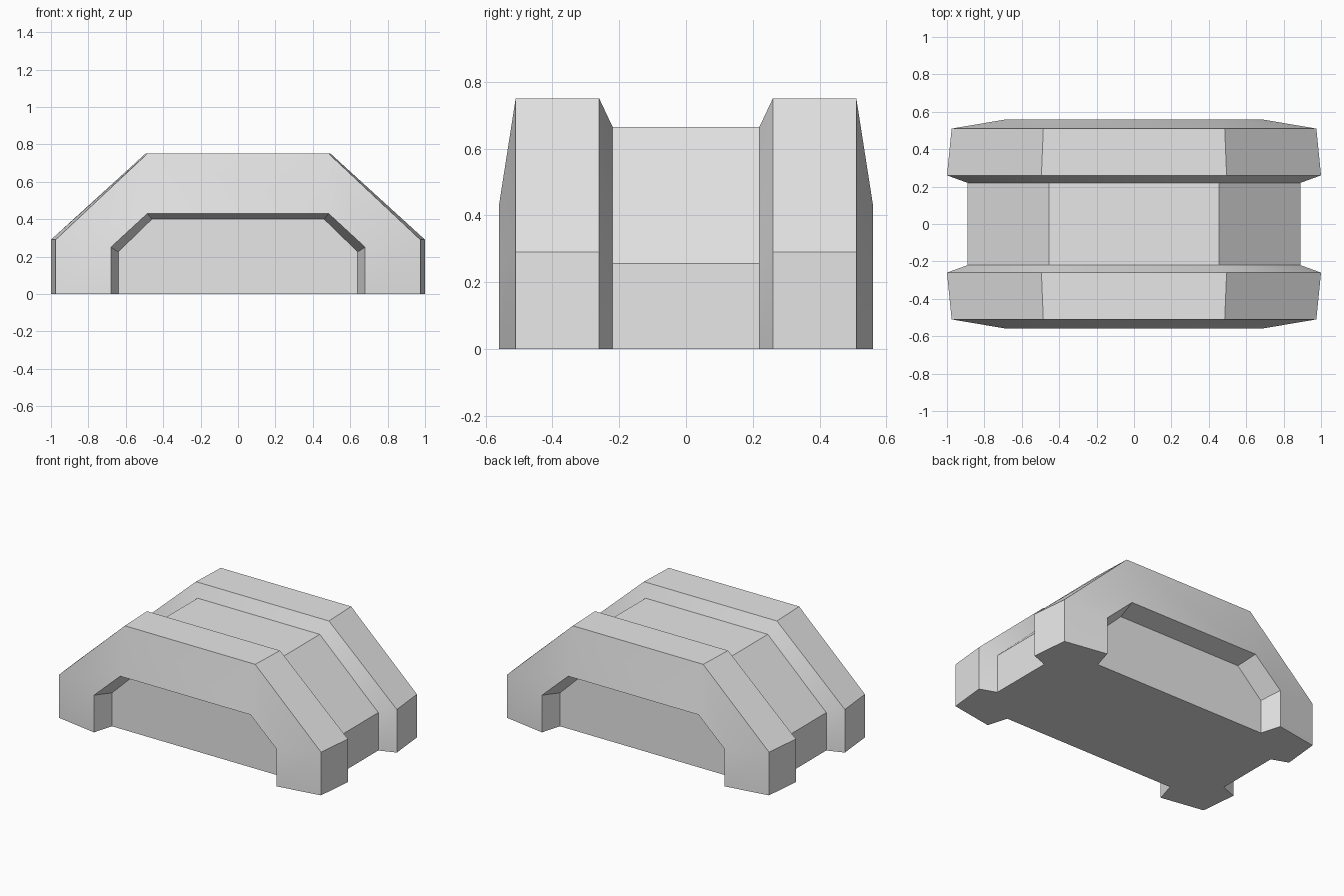
import bpy
import bmesh
import math

cube = bpy.data.objects.get("Cube")
if cube:
    bpy.data.objects.remove(cube, do_unlink=True)

# Plain grey for the whole block
grey = bpy.data.materials.new("light grey")
grey.use_nodes = True
colour = (0.8, 0.8, 0.8, 1)
grey.diffuse_color = colour
grey.node_tree.nodes["Principled BSDF"].inputs["Base Color"].default_value = colour

# Half of the sections: y, half width, shoulder height, half top width, top height
half = [
    (0.22, 0.89, 0.255, 0.455, 0.665),   # sunken middle band
    (0.26, 1.0, 0.29, 0.495, 0.75),      # inner edge of raised rib
    (0.51, 0.975, 0.29, 0.485, 0.75),    # outer edge of raised rib
    (0.56, 0.68, 0.25, 0.485, 0.43),     # rim of the end recess
    (0.425, 0.64, 0.225, 0.46, 0.40),    # floor of the end recess
]
sections = [(-s[0], *s[1:]) for s in reversed(half)] + half


def add_section(bm, y, wide, shoulder, top, height):
    side = [(wide, 0), (wide, shoulder), (top, height)]
    outline = side + [(-x, z) for x, z in reversed(side)]
    return [bm.verts.new((x, y, z)) for x, z in outline]


# Loft the chamfered arch outline from front to back
bm = bmesh.new()
rings = [add_section(bm, *s) for s in sections]
for a, b in zip(rings, rings[1:]):
    for i in range(len(a) - 1):
        bm.faces.new((a[i], a[i + 1], b[i + 1], b[i]))

# Recess floors at both ends
bm.faces.new(rings[0])
bm.faces.new(rings[-1])

# Flat underside following the outline
bm.faces.new([r[0] for r in rings] + [r[-1] for r in reversed(rings)])
bmesh.ops.recalc_face_normals(bm, faces=bm.faces)

mesh = bpy.data.meshes.new("ribbed_block")
bm.to_mesh(mesh)
bm.free()
mesh.materials.append(grey)
block = bpy.data.objects.new("ribbed_block", mesh)
bpy.context.collection.objects.link(block)

# Soften only the shallow end faces
bpy.ops.object.select_all(action="DESELECT")
block.select_set(True)
bpy.context.view_layer.objects.active = block
bpy.ops.object.shade_smooth_by_angle(angle=math.radians(25))
